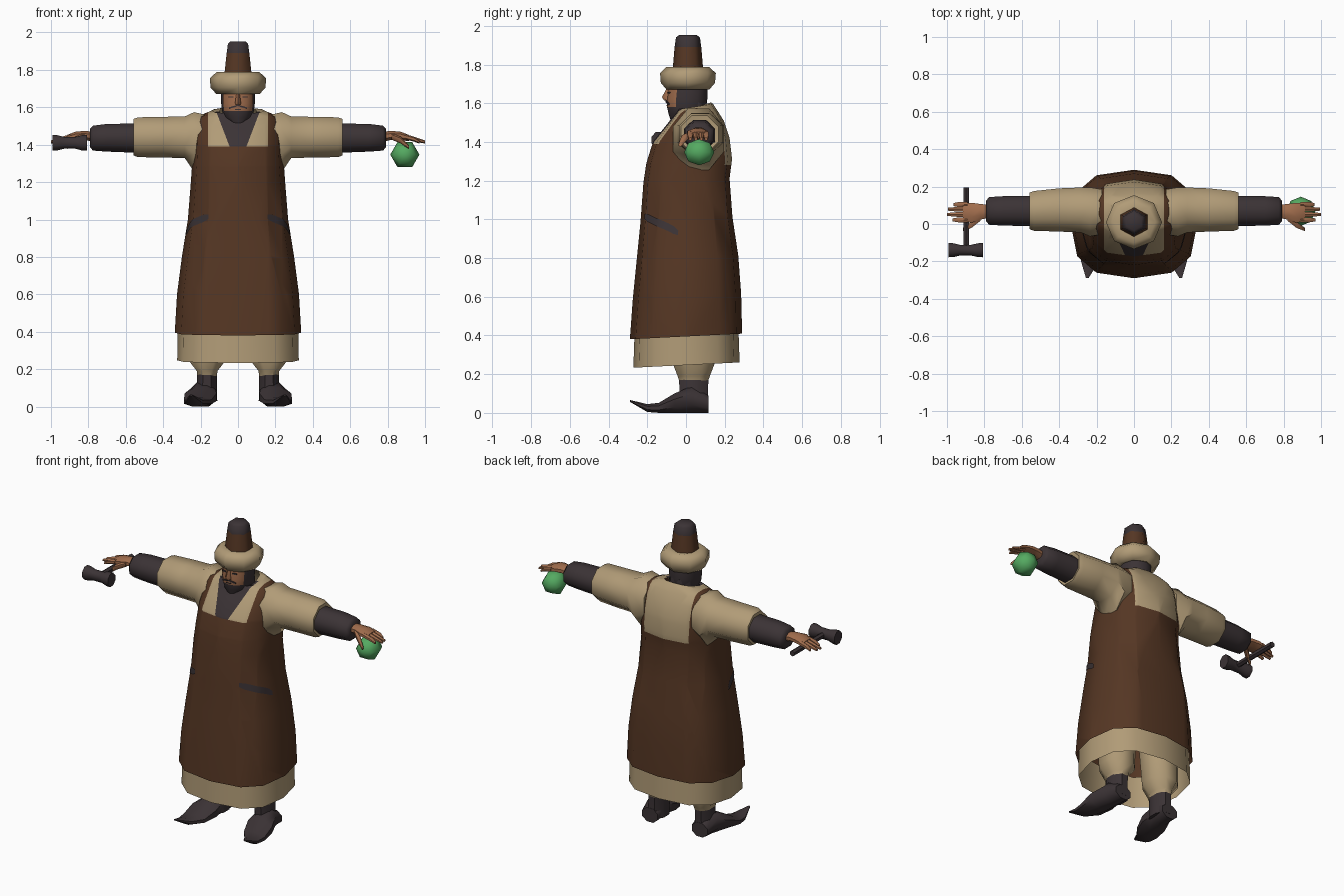
import bpy, bmesh
from math import sin, cos, pi, radians
from mathutils import Vector
from mathutils.bvhtree import BVHTree

if "Cube" in bpy.data.objects:
    bpy.data.objects.remove(bpy.data.objects["Cube"])

PALETTE = {
    "apron_brown": (.09, .037, .017), "cloth_beige": (.44, .33, .185),
    "dark_leather": (.044, .033, .036), "skin": (.36, .155, .075),
    "ball_green": (.09, .40, .12),
}
NAMES = list(PALETTE)
BROWN, BEIGE, DARK, SKIN, GREEN = range(len(NAMES))
MATS = []
for mat_name, rgb in PALETTE.items():
    m = bpy.data.materials.new(mat_name)
    m.use_nodes = True
    m.diffuse_color = (*rgb, 1)
    bsdf = m.node_tree.nodes["Principled BSDF"]
    bsdf.inputs["Base Color"].default_value = (*rgb, 1)
    bsdf.inputs["Roughness"].default_value = .9
    MATS.append(m)


def finish(name, bm, angle=50):
    bmesh.ops.recalc_face_normals(bm, faces=bm.faces[:])
    mesh = bpy.data.meshes.new(name)
    bm.to_mesh(mesh)
    bm.free()
    for m in MATS:
        mesh.materials.append(m)
    mesh.shade_smooth()
    mesh.set_sharp_from_angle(angle=radians(angle))
    obj = bpy.data.objects.new(name, mesh)
    bpy.context.collection.objects.link(obj)
    return obj


def loft(rings, colours, caps=True):
    """Skin a list of point rings; colours gives one material per band."""
    bm = bmesh.new()
    loops = [[bm.verts.new(p) for p in ring] for ring in rings]
    n = len(loops[0])
    if isinstance(colours, int):
        colours = [colours] * (len(loops) - 1)
    for a, b, c in zip(loops, loops[1:], colours):
        for i in range(n):
            j = (i + 1) % n
            bm.faces.new((a[i], a[j], b[j], b[i])).material_index = c
    if caps:
        bm.faces.new(loops[0]).material_index = colours[0]
        bm.faces.new(loops[-1]).material_index = colours[-1]
    return bm


def tube(name, stations, axis, colours, n=8, side=1, turn=.5, angle=50):
    """Stations are (x, y, z, radius, radius) ovals across the given axis."""
    rings = []
    for x, y, z, ra, rb in stations:
        ring = []
        for i in range(n):
            t = 2 * pi * (i + turn) / n
            a, b = ra * cos(t), rb * sin(t)
            offset = {"x": (0, a, b), "y": (a, 0, b), "z": (a, b, 0)}[axis]
            p = Vector((x, y, z)) + Vector(offset)
            p.x *= side
            ring.append(p)
        rings.append(ring)
    return finish(name, loft(rings, colours), angle)


def body_ring(z, width, front, back, tilt=.05, n=12, power=.75):
    """Squarish oval ring with a vertex at front and back, tilted along y."""
    ring = []
    for i in range(n):
        t = 2 * pi * i / n
        c, s = cos(t), sin(t)
        x = width * abs(c) ** power * (1 if c > 0 else -1)
        half = abs(s) ** power * (1 if s > 0 else -1)
        y = (front + back) / 2 + half * (back - front) / 2
        ring.append(Vector((x, y, z + tilt * y)))
    return ring


# Apron and shirt: one torso shell, cut along the edges of bib and straps
bm = loft([body_ring(*r) for r in (
    (.395, .338, -.29, .29), (.6, .326, -.275, .285), (.8, .3, -.255, .27),
    (1.0, .268, -.235, .24), (1.2, .252, -.22, .225), (1.3, .245, -.205, .238),
    (1.41, .24, -.17, .225), (1.5, .235, -.095, .195), (1.55, .215, -.055, .165),
    (1.575, .14, -.045, .14, .15), (1.565, .1, -.05, .13, .3))], BROWN, caps=False)
cuts = [((0, 0, 1.39), (0, 0, 1)), ((0, 0, 1.28), (0, 0, 1))]
for s in (1, -1):
    cuts += [((s * .16, 0, 0), (1, 0, 0)), ((s * .235, 0, 0), (1, 0, 0)),
             ((s * .045, 0, 1.39), (s * .17, 0, -.065))]
for co, no in cuts:
    bmesh.ops.bisect_plane(bm, geom=bm.verts[:] + bm.edges[:] + bm.faces[:],
                           plane_co=co, plane_no=no)
for f in bm.faces:
    c = f.calc_center_median()
    ax, front = abs(c.x), c.y < .03
    if c.z > (1.39 if front else 1.28) and not (.16 < ax < .235):
        f.material_index = BEIGE
        if front and ax < .045 + (c.z - 1.39) * .065 / .17:
            f.material_index = DARK
surface = BVHTree.FromBMesh(bm)
finish("apron_and_shirt", bm)

# Robe hem below the apron
finish("robe_hem", loft([body_ring(.247, .325, -.272, .277),
                         body_ring(.45, .322, -.265, .27)], BEIGE, caps=False))

# Slanted pocket plates laid on the apron
for s, label in ((1, "left"), (-1, "right")):
    bm = bmesh.new()
    rows = []
    for i in range(8):
        k = i / 7
        x, y = .14 + .135 * k, -.19 + .15 * k
        mid = 1.015 - .06 * k - .025 * k * k
        half = .02 if 0 < i < 7 else .012
        row = []
        for z in (mid + half, mid - half):
            d = Vector((s * x, y, 0)).normalized()
            hit = surface.ray_cast(d + Vector((0, 0, z)), -d)[0]
            row.append(bm.verts.new(hit + d * .006))
        rows.append(row)
    for a, b in zip(rows, rows[1:]):
        bm.faces.new((a[0], b[0], b[1], a[1])).material_index = DARK
    finish(label + "_pocket", bm)

# Limbs, hands and boots
for s, label in ((1, "left"), (-1, "right")):
    tube(label + "_sleeve", [
        (.17, .065, 1.43, .13, .14), (.235, .065, 1.415, .142, .172),
        (.285, .075, 1.44, .13, .12), (.4, .075, 1.44, .125, .118),
        (.535, .07, 1.44, .115, .115), (.56, .07, 1.44, .105, .105),
        (.555, .07, 1.44, .07, .07)], "x", BEIGE, side=s)
    tube(label + "_cuff", [
        (.53, .07, 1.435, .088, .085), (.7, .07, 1.437, .085, .08),
        (.775, .07, 1.435, .08, .072), (.79, .07, 1.435, .06, .055)],
        "x", DARK, side=s)
    tube(label + "_palm", [
        (.76, .07, 1.44, .035, .03), (.82, .065, 1.45, .045, .026),
        (.87, .06, 1.447, .058, .024), (.915, .065, 1.435, .052, .018)],
        "x", SKIN, side=s)
    for i, (y, tip) in enumerate(((.022, .97), (.051, 1.0), (.079, .995), (.104, .965))):
        tube(f"{label}_finger_{i + 1}", [
            (.89, y, 1.443, .015, .015), (.94, y, 1.43, .015, .013),
            (tip, y, 1.415, .009, .008)], "x", SKIN, n=6, side=s)
    tube(label + "_thumb", [
        (.82, .035, 1.445, .02, .018), (.87, -.005, 1.425, .019, .018),
        (.915, -.03, 1.385, .01, .01)], "x", SKIN, n=6, side=s)
    tube(label + "_leg", [
        (.165, .04, .15, .055, .075), (.165, .04, .19, .06, .09),
        (.165, .04, .25, .11, .115), (.16, .03, .5, .12, .12)],
        "z", BEIGE, side=s)
    tube(label + "_boot_shaft", [
        (.168, .04, .03, .062, .082), (.167, .04, .1, .058, .08),
        (.165, .04, .187, .057, .082)], "z", DARK, side=s)
    tube(label + "_boot_foot", [
        (.178, .115, .045, .06, .048), (.185, .03, .07, .07, .075),
        (.2, -.06, .05, .092, .054), (.215, -.14, .026, .08, .028),
        (.235, -.2, .025, .052, .022), (.25, -.29, .062, .007, .005)],
        "y", DARK, side=s)

# Head with dark beard and hair, skin on the face
bm = loft([body_ring(z, w, f, b, 0, 12, .9) for z, w, f, b in (
    (1.50, .02, -.075, -.03), (1.545, .075, -.09, .09), (1.58, .085, -.098, .105),
    (1.62, .09, -.1, .11), (1.66, .09, -.095, .11), (1.73, .088, -.095, .11))], DARK)
for f in bm.faces:
    c = f.calc_center_median()
    if c.z > 1.58 and c.y < -.03 and abs(c.x) < .08:
        f.material_index = SKIN
finish("head", bm)
tube("neck", [(0, .04, 1.45, .085, .08), (0, .035, 1.62, .08, .075)], "z", DARK)
tube("nose", [(0, -.092, 1.615, .02, .022), (0, -.092, 1.632, .017, .032),
              (0, -.09, 1.68, .008, .008)], "z", SKIN, n=6)


def face_plate(name, x, z, w, h, y, slant=0, colour=DARK):
    bm = bmesh.new()
    bmesh.ops.create_cube(bm, size=1)
    for v in bm.verts:
        v.co = Vector((x + v.co.x * w, y + v.co.y * .008 + abs(x + v.co.x * w) * .3,
                       z + v.co.z * h + slant * v.co.x * w))
    for f in bm.faces:
        f.material_index = colour
    finish(name, bm)


for s, label in ((1, "left"), (-1, "right")):
    face_plate(label + "_eye", s * .037, 1.655, .026, .008, -.099)
    face_plate(label + "_moustache", s * .024, 1.603, .046, .008, -.102, -s * .3)
face_plate("mouth", 0, 1.589, .03, .005, -.1)

# Hat: fur brim, crown and dark tip
tube("hat_brim", [
    (0, .01, 1.675, .09, .09), (0, .01, 1.67, .115, .11), (0, .01, 1.705, .147, .14),
    (0, .01, 1.755, .15, .144), (0, .01, 1.788, .115, .11), (0, .01, 1.78, .06, .06)],
    "z", BEIGE, turn=0, angle=65)
tube("hat_crown", [
    (0, .01, 1.76, .086, .08), (0, .01, 1.89, .07, .069), (0, .01, 1.94, .062, .062),
    (0, .01, 1.953, .045, .045)], "z", (BROWN, DARK, DARK), n=6, angle=65)

# Ball under the left hand
bm = bmesh.new()
bmesh.ops.create_uvsphere(bm, u_segments=6, v_segments=4, radius=.078)
for v in bm.verts:
    x, y, z = v.co
    v.co = (.892 + y, .068 + z, 1.347 + x)
for f in bm.faces:
    f.material_index = GREEN
finish("ball", bm, 80)

# Hammer under the right hand
tube("hammer_handle", [(-.897, .195, 1.41, .018, .018), (-.897, -.13, 1.41, .018, .018)],
     "y", DARK, n=6)
tube("hammer_head", [
    (-.992, -.14, 1.41, .041, .045), (-.965, -.14, 1.41, .04, .044),
    (-.93, -.14, 1.41, .031, .034), (-.87, -.14, 1.41, .031, .034),
    (-.835, -.14, 1.41, .04, .044), (-.808, -.14, 1.41, .041, .045)], "x", DARK)
